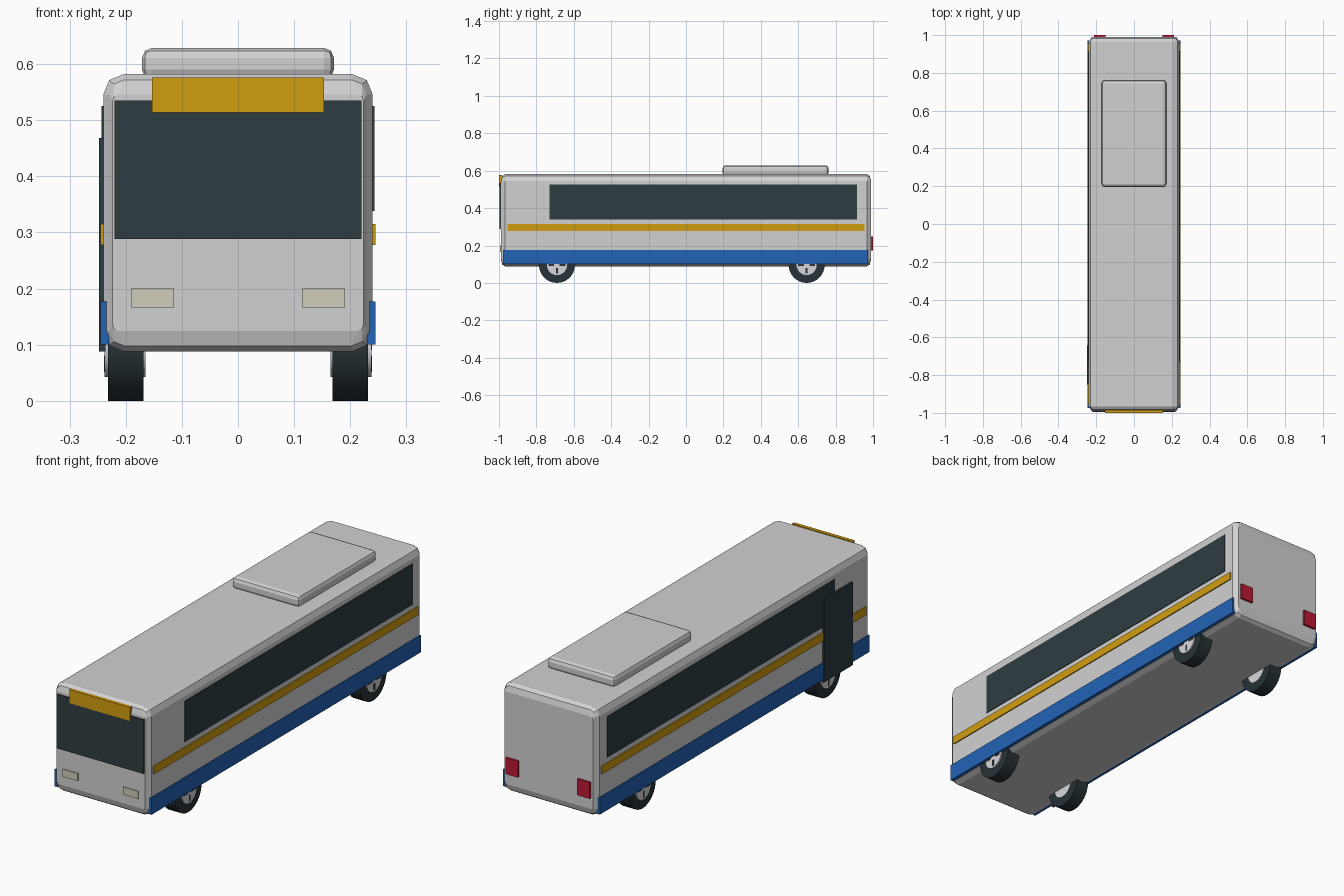
import bpy, bmesh, math
from mathutils import Matrix

if "Cube" in bpy.data.objects:
    bpy.data.objects.remove(bpy.data.objects["Cube"])


def mat(name, r, g, b):
    m = bpy.data.materials.new(name)
    m.diffuse_color = (r, g, b, 1)
    m.use_nodes = True
    m.node_tree.nodes["Principled BSDF"].inputs["Base Color"].default_value = m.diffuse_color
    return m


GREY = mat("body_light_grey", .64, .64, .64)
GLASS = mat("dark_glass", .028, .046, .055)
AMBER = mat("amber", .64, .34, .005)
BLUE = mat("blue", .016, .125, .47)
RED = mat("red", .5, .01, .036)
LAMP = mat("warm_white", .65, .61, .5)
TYRE = mat("tyre_dark", .02, .032, .038)
RIM = mat("rim_silver", .68, .68, .72)


def finish(name, bm, material):
    bmesh.ops.recalc_face_normals(bm, faces=bm.faces)
    me = bpy.data.meshes.new(name)
    bm.to_mesh(me)
    bm.free()
    me.materials.append(material)
    ob = bpy.data.objects.new(name, me)
    bpy.context.collection.objects.link(ob)
    return ob


def box(name, x, y, z, material, bevel=0):
    """Box from (min, max) ranges on each axis."""
    bm = bmesh.new()
    bmesh.ops.create_cube(bm, size=1)
    for v in bm.verts:
        for i, (lo, hi) in enumerate((x, y, z)):
            v.co[i] = hi if v.co[i] > 0 else lo
    if bevel:
        bmesh.ops.bevel(bm, geom=bm.edges[:], offset=bevel, segments=2,
                        profile=.5, affect='EDGES')
    return finish(name, bm, material)


def ring(bm, y, hx, hz, r, zc=.335):
    """Rounded rectangle cross-section with two segments per corner."""
    pts = []
    for k, (sx, sz) in enumerate(((1, 1), (-1, 1), (-1, -1), (1, -1))):
        for j in range(3):
            a = math.radians(90 * k + 45 * j)
            pts.append(bm.verts.new((sx * (hx - r) + r * math.cos(a), y,
                                     zc + sz * (hz - r) + r * math.sin(a))))
    return pts


# Body shell: lofted cross-sections with softened ends
ends = [(.99, .224, .211, .012), (.982, .229, .237, .026), (.967, .24, .247, .036)]
bm = bmesh.new()
rings = [ring(bm, -y, *p) for y, *p in ends] + [ring(bm, y, *p) for y, *p in reversed(ends)]
for a, b in zip(rings, rings[1:]):
    for i in range(12):
        j = (i + 1) % 12
        bm.faces.new((a[i], a[j], b[j], b[i]))
bm.faces.new(rings[0])
bm.faces.new(rings[-1])
finish("body", bm, GREY)

# Roof unit
box("roof_unit", (-.171, .171), (.195, .763), (.572, .629), GREY, .018)

# Front details
box("windscreen", (-.22, .22), (-.996, -.987), (.288, .535), GLASS)
box("destination_sign", (-.153, .153), (-1, -.985), (.514, .576), AMBER)

# Mirrored details on both sides
for s, side in ((-1, "left"), (1, "right")):
    def sx(a, b):
        return tuple(sorted((s * a, s * b)))
    box(side + "_side_window", sx(.236, .243), (-.73, .915), (.338, .525), GLASS)
    box(side + "_stripe", sx(.237, .245), (-.955, .955), (.278, .315), AMBER)
    box(side + "_skirt", sx(.23, .245), (-.975, .972), (.1, .177), BLUE)
    box(side + "_headlight", sx(.114, .191), (-.995, -.986), (.166, .2), LAMP)
    box(side + "_tail_light", sx(.15, .213), (.985, 1), (.174, .248), RED)

# Entrance door on the left side
box("door", (-.248, -.236), (-.85, -.642), (.088, .468), GLASS)


def disc(name, x, y, z, r, width, material, bevel=0):
    """Cylinder along the x axis."""
    bm = bmesh.new()
    bmesh.ops.create_cone(bm, cap_ends=True, segments=32, radius1=r, radius2=r, depth=width)
    if bevel:
        rim = [e for e in bm.edges if abs(e.verts[0].co.z - e.verts[1].co.z) < 1e-5]
        bmesh.ops.bevel(bm, geom=rim, offset=bevel, segments=1, affect='EDGES')
    bmesh.ops.transform(bm, verts=bm.verts, matrix=Matrix.Translation((x, y, z))
                        @ Matrix.Rotation(math.pi / 2, 4, 'Y'))
    ob = finish(name, bm, material)
    for p in ob.data.polygons:
        p.use_smooth = len(p.vertices) == 4
    ob.data.set_sharp_from_angle(angle=math.radians(30))
    return ob


# Wheels: tyre, hub and dark cross on the hub face
for y, end in ((-.69, "front"), (.645, "rear")):
    for s, side in ((-1, "left"), (1, "right")):
        n = f"{end}_{side}_"
        disc(n + "tyre", s * .2, y, .096, .096, .064, TYRE)
        disc(n + "hub", s * .2015, y, .096, .054, .073, RIM)
        bm = bmesh.new()
        for k in range(4):
            m = (Matrix.Translation((s * .2375, y, .096)) @ Matrix.Rotation(k * math.pi / 2, 4, 'X')
                 @ Matrix.Translation((0, 0, .03)) @ Matrix.Diagonal((.003, .011, .03, 1)))
            bmesh.ops.create_cube(bm, size=1, matrix=m)
        finish(n + "hub_cross", bm, TYRE)
